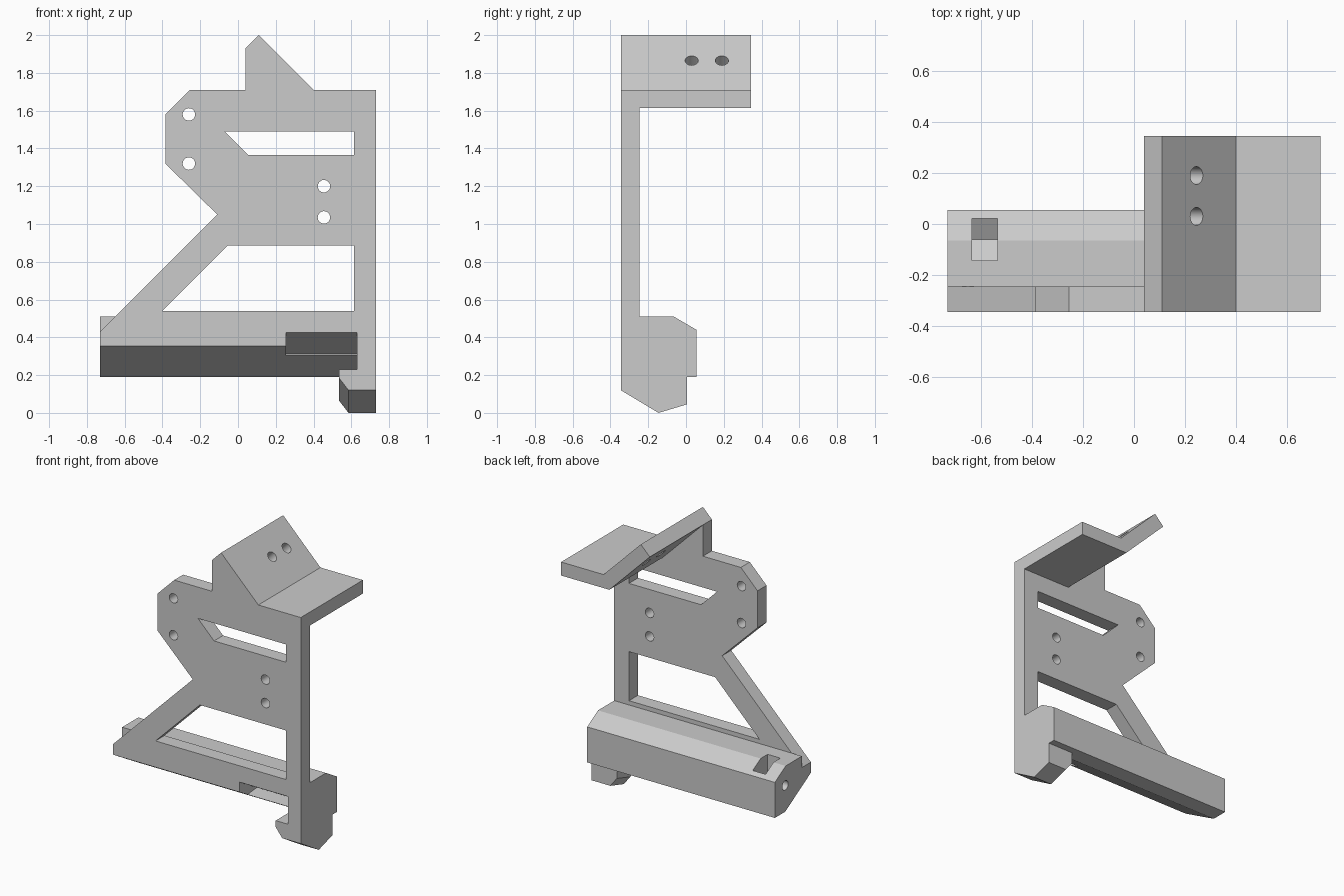
import bpy, bmesh, math
from mathutils import Vector

cube = bpy.data.objects.get("Cube")
if cube:
    bpy.data.objects.remove(cube, do_unlink=True)

grey = bpy.data.materials.new("plain grey")
grey.use_nodes = True
colour = (0.6, 0.6, 0.6, 1)
grey.diffuse_color = colour
grey.node_tree.nodes["Principled BSDF"].inputs["Base Color"].default_value = colour

FRONT, INNER, BACK, SIDE = -0.345, -0.245, 0.345, 0.73


def finish(name, bm):
    bmesh.ops.recalc_face_normals(bm, faces=bm.faces)
    mesh = bpy.data.meshes.new(name)
    bm.to_mesh(mesh)
    bm.free()
    mesh.materials.append(grey)
    obj = bpy.data.objects.new(name, mesh)
    bpy.context.collection.objects.link(obj)
    return obj


def loft(name, sections):
    """Bridge matching rings of 3D points and cap both ends."""
    bm = bmesh.new()
    rings = [[bm.verts.new(p) for p in ring] for ring in sections]
    n = len(rings[0])
    for a, b in zip(rings, rings[1:]):
        for i in range(n):
            j = (i + 1) % n
            bm.faces.new((a[i], a[j], b[j], b[i]))
    bm.faces.new(rings[0])
    bm.faces.new(rings[-1])
    return finish(name, bm)


def along_y(name, outline, y0, y1):
    return loft(name, [[(x, y, z) for x, z in outline] for y in (y0, y1)])


def along_x(name, outline, x0, x1):
    return loft(name, [[(x, y, z) for y, z in outline] for x in (x0, x1)])


def drill(centre, direction, radius, depth):
    bm = bmesh.new()
    bmesh.ops.create_cone(bm, cap_ends=True, segments=24, radius1=radius,
                          radius2=radius, depth=depth)
    turn = Vector((0, 0, 1)).rotation_difference(Vector(direction))
    bmesh.ops.rotate(bm, verts=bm.verts, cent=(0, 0, 0), matrix=turn.to_matrix())
    bmesh.ops.translate(bm, verts=bm.verts, vec=centre)
    return finish("drill", bm)


def combine(body, tool, operation):
    mod = body.modifiers.new("join", "BOOLEAN")
    mod.operation, mod.solver, mod.object = operation, "EXACT", tool
    bpy.context.view_layer.objects.active = body
    bpy.ops.object.modifier_apply(modifier=mod.name)
    bpy.data.objects.remove(tool, do_unlink=True)


# Upright face plate
body = along_y("bracket_body", [
    (-SIDE, 0.37), (-SIDE, 0.43), (-0.11, 1.05), (-0.385, 1.32),
    (-0.385, 1.58), (-0.255, 1.71), (0.04, 1.71), (0.04, 1.93), (0.11, 2.0),
    (0.4, 1.71), (SIDE, 1.71), (SIDE, 0.37)], FRONT, INNER)

# Bent shelf reaching to the back
shelf = along_y("shelf", [
    (0.04, 1.93), (0.11, 2.0), (0.4, 1.71), (SIDE, 1.71), (SIDE, 1.615),
    (0.355, 1.615)], FRONT, BACK)

# Bottom rail with sloped underside
rail = along_x("rail", [
    (FRONT, 0.355), (-0.06, 0.19), (0.055, 0.19), (0.055, 0.44),
    (-0.065, 0.51), (INNER, 0.51), (INNER, 0.43), (FRONT, 0.43)], -SIDE, 0.68)

# End cap closing the rail
end_cap = along_x("end_cap", [
    (FRONT, 0.12), (-0.145, 0), (0.005, 0.045), (0.005, 0.19),
    (0.055, 0.19), (0.055, 0.44), (-0.065, 0.51), (FRONT, 0.51)], 0.63, SIDE)

# Hooked foot with a chamfered inner edge
def foot_ring(x, lift):
    low = [(FRONT, 0.12), (-0.145, 0), (0.005, 0.045)]
    ring = [(x, y, z + lift) for y, z in low]
    return ring + [(x, 0.005, 0.23), (x, FRONT, 0.23)]

foot = loft("foot", [foot_ring(0.535, 0.065), foot_ring(0.585, 0), foot_ring(0.7, 0)])

for part in (shelf, rail, end_cap, foot):
    combine(body, part, "UNION")

# Plate windows
cutters = [
    along_y("upper_window", [(-0.07, 1.49), (0.615, 1.49), (0.615, 1.365),
                             (0.055, 1.365)], -0.4, -0.2),
    along_y("lower_window", [(-0.055, 0.885), (0.615, 0.885), (0.615, 0.54),
                             (-0.4, 0.54)], -0.4, -0.2),
    # Wedge notch under the front edge
    along_x("notch", [(-0.362, 0.435), (-0.155, 0.315), (-0.362, 0.295)],
            0.255, 0.63),
]

# Nut slot: half a hexagon at the bottom, open at the top
nut_y, nut_z, nut_r = -0.06, 0.375, 0.095
half = nut_r * math.cos(math.pi / 6)
cutters.append(along_x("nut_slot", [
    (nut_y - half, 0.6), (nut_y - half, nut_z - nut_r / 2), (nut_y, nut_z - nut_r),
    (nut_y + half, nut_z - nut_r / 2), (nut_y + half, 0.6)], -0.635, -0.535))

# Round holes in the plate, shelf and rail end
for x, z in ((-0.26, 1.58), (-0.26, 1.32), (0.455, 1.2), (0.455, 1.035)):
    cutters.append(drill((x, -0.295, z), (0, 1, 0), 0.033, 0.2))
for y in (0.03, 0.19):
    cutters.append(drill((0.21, y, 1.83), (1, 0, 1), 0.035, 0.2))
cutters.append(drill((-0.68, nut_y, nut_z), (1, 0, 0), 0.033, 0.2))

for cutter in cutters:
    combine(body, cutter, "DIFFERENCE")

# Smooth the hole walls, keep the edges crisp
bpy.ops.object.select_all(action="DESELECT")
body.select_set(True)
bpy.context.view_layer.objects.active = body
bpy.ops.object.shade_smooth_by_angle(angle=math.radians(25))
